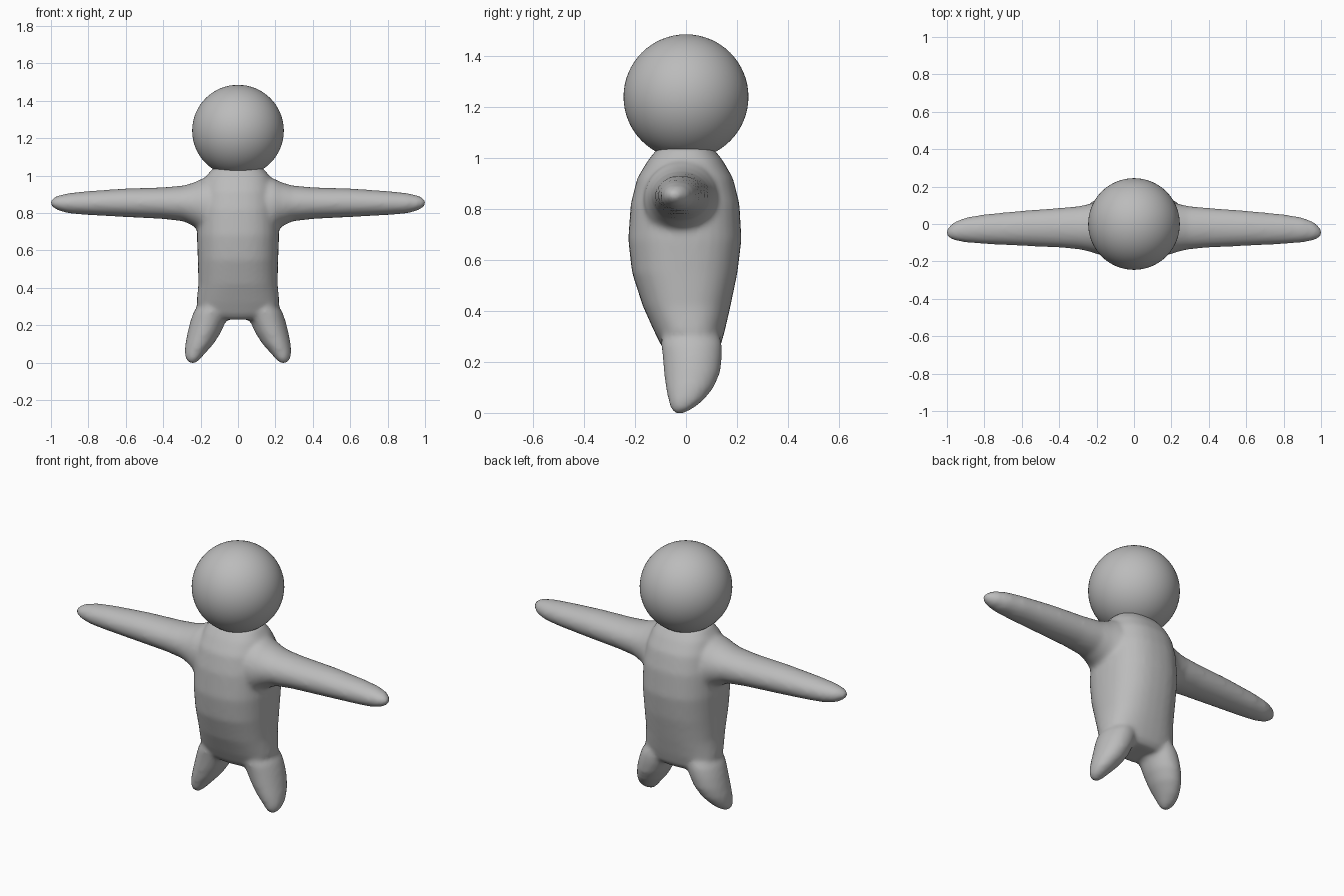
import bpy, bmesh, math
from mathutils import Vector

cube = bpy.data.objects.get("Cube")
if cube:
    bpy.data.objects.remove(cube)

clay = bpy.data.materials.new("grey_clay")
clay.use_nodes = True
GREY = (0.5, 0.5, 0.5, 1)
clay.diffuse_color = GREY
clay.node_tree.nodes["Principled BSDF"].inputs["Base Color"].default_value = GREY

SIDES = 32


def power(v, e):
    return math.copysign(abs(v) ** e, v)


def loft(bm, sections, place, square=2.0):
    """Skin closed oval sections: (station, u_min, u_max, v_min, v_max)."""
    rings = []
    for s, u0, u1, v0, v1 in sections:
        ring = []
        for i in range(SIDES):
            a = math.tau * i / SIDES
            u = (u0 + u1) / 2 + (u1 - u0) / 2 * power(math.cos(a), 2 / square)
            v = (v0 + v1) / 2 + (v1 - v0) / 2 * power(math.sin(a), 2 / square)
            ring.append(bm.verts.new(place(s, u, v)))
        rings.append(ring)
    faces = [bm.faces.new(rings[0]), bm.faces.new(rings[-1])]
    for a, b in zip(rings, rings[1:]):
        for i in range(SIDES):
            j = (i + 1) % SIDES
            faces.append(bm.faces.new((a[i], a[j], b[j], b[i])))
    bmesh.ops.recalc_face_normals(bm, faces=faces)


bm = bmesh.new()

# Torso: z, x range, y range
torso = [(0.23, -.14, .14, -.07, .11), (0.26, -.21, .21, -.095, .135),
         (0.32, -.222, .222, -.125, .152), (0.42, -.212, .212, -.17, .175),
         (0.55, -.215, .215, -.212, .202), (0.68, -.22, .22, -.227, .218),
         (0.82, -.215, .215, -.217, .21), (0.92, -.20, .20, -.192, .185),
         (0.99, -.175, .175, -.15, .145), (1.04, -.135, .135, -.11, .105)]
loft(bm, torso, lambda s, u, v: Vector((u, v, s)), 2.4)

# Arms: x, y range, z range, swelling where they meet the shoulder
arm = [(0.08, -.17, .13, .69, .98), (0.19, -.165, .125, .69, .985),
       (0.23, -.15, .11, .725, .965), (0.29, -.136, .096, .755, .947),
       (0.40, -.126, .086, .768, .937), (0.60, -.117, .071, .778, .931),
       (0.80, -.107, .052, .789, .917), (0.90, -.099, .035, .797, .907),
       (0.96, -.088, .012, .812, .894), (0.99, -.075, -.015, .83, .88),
       (1.004, -.062, -.035, .845, .866)]
# Legs: z, x range, y range, splayed outwards
leg = [(-0.003, .225, .26, -.045, -.012), (0.015, .205, .278, -.06, .025),
       (0.05, .175, .286, -.07, .07), (0.10, .13, .282, -.08, .11),
       (0.16, .092, .27, -.087, .135), (0.22, .065, .255, -.092, .142),
       (0.27, .05, .238, -.098, .142), (0.34, .05, .19, -.09, .12)]
for side in (1, -1):
    loft(bm, arm, lambda s, u, v: Vector((side * s, u, v)))
    loft(bm, leg, lambda s, u, v: Vector((side * u, v, s)))

mesh = bpy.data.meshes.new("body")
bm.to_mesh(mesh)
bm.free()
mesh.materials.append(clay)
body = bpy.data.objects.new("body", mesh)
bpy.context.collection.objects.link(body)

# Melt torso and limbs into one soft skin
skin = body.modifiers.new("merge", 'REMESH')
skin.mode = 'VOXEL'
skin.voxel_size = 0.012
skin.use_smooth_shade = True
soft = body.modifiers.new("soften", 'SMOOTH')
soft.factor = 0.5
soft.iterations = 10

# Head resting on the shoulders
bpy.ops.mesh.primitive_uv_sphere_add(segments=64, ring_count=32, radius=0.245,
                                     location=(0, 0, 1.24))
head = bpy.context.object
head.name = "head"
head.data.materials.append(clay)
bpy.ops.object.shade_smooth()
